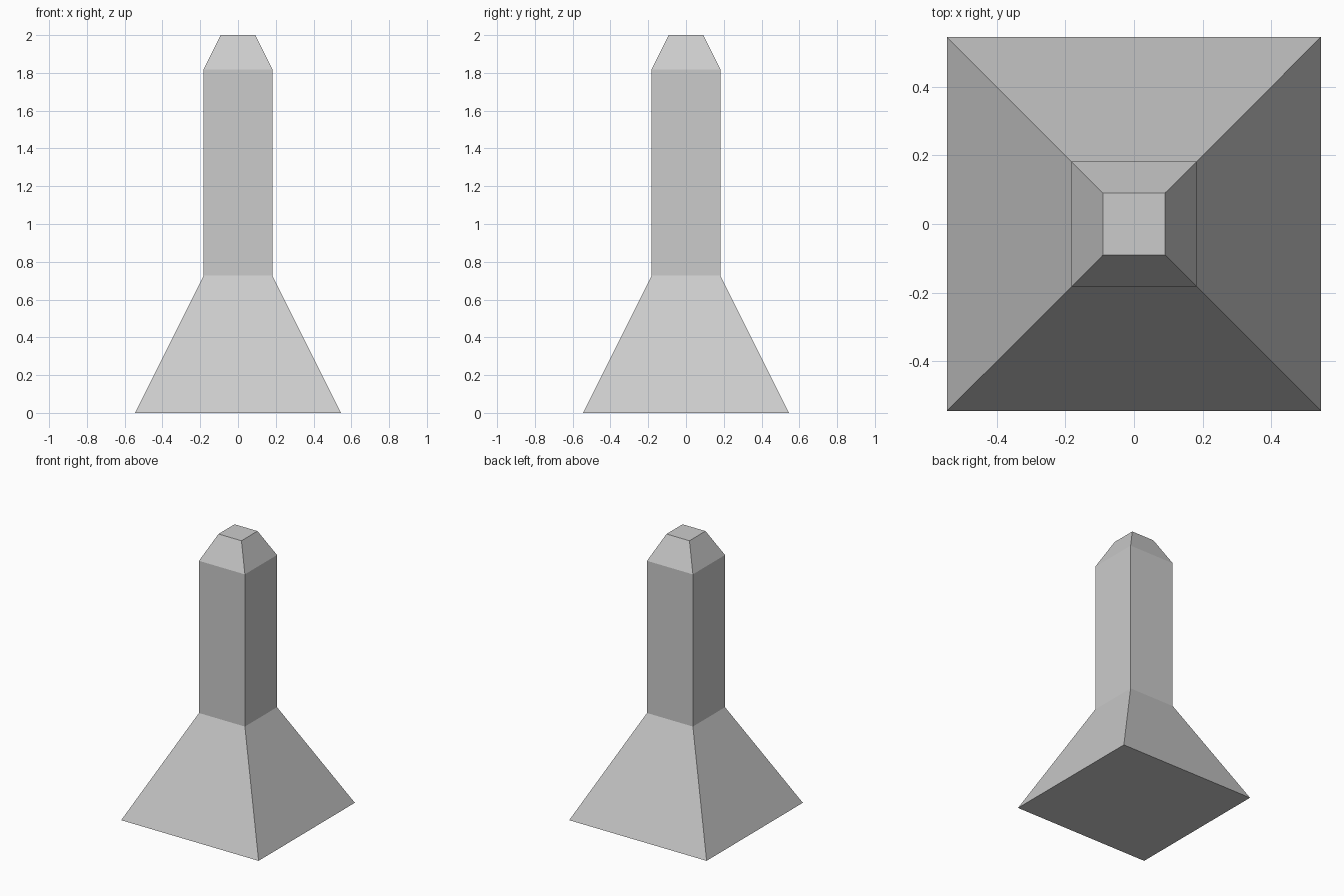
import bpy
import bmesh

if "Cube" in bpy.data.objects:
    bpy.data.objects.remove(bpy.data.objects["Cube"])

# Square cross-sections from bottom to top: (half width, height)
PROFILE = [(0.545, 0.0), (0.182, 0.727), (0.182, 1.818), (0.091, 2.0)]


def square_loft(name, profile):
    """Stack square rings, bridge them with flat sides and cap both ends."""
    bm = bmesh.new()
    rings = [[bm.verts.new((sx * h, sy * h, z))
              for sx, sy in ((-1, -1), (1, -1), (1, 1), (-1, 1))]
             for h, z in profile]
    for low, high in zip(rings, rings[1:]):
        for i in range(4):
            j = (i + 1) % 4
            bm.faces.new((low[i], low[j], high[j], high[i]))
    bm.faces.new(rings[0][::-1])
    bm.faces.new(rings[-1])
    mesh = bpy.data.meshes.new(name)
    bm.to_mesh(mesh)
    bm.free()
    obj = bpy.data.objects.new(name, mesh)
    bpy.context.collection.objects.link(obj)
    return obj


# Post with flared foot, straight shaft and chamfered cap
square_loft("flared_post", PROFILE)
